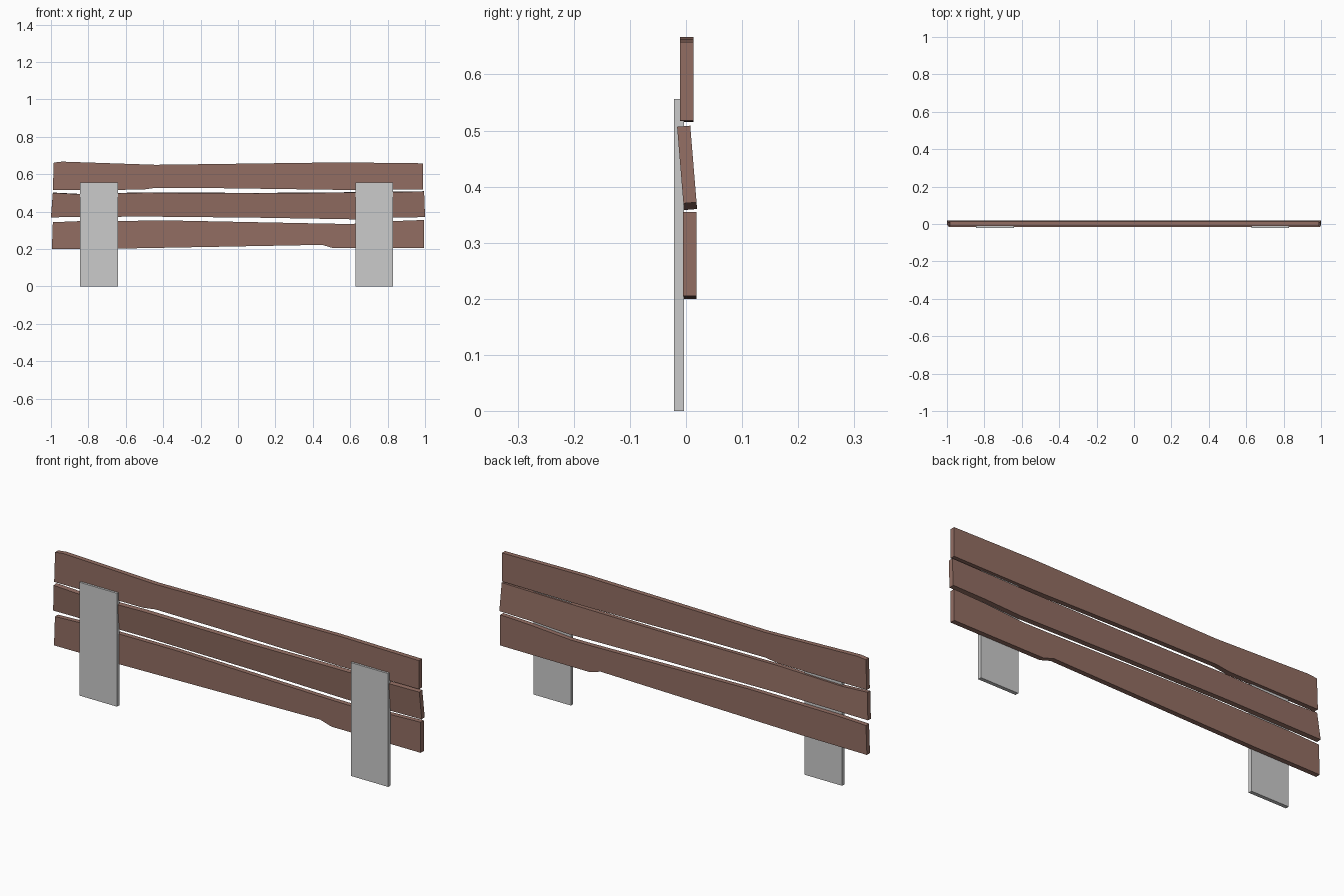
import bpy, bmesh
from math import radians
from mathutils import Matrix, Vector

if "Cube" in bpy.data.objects:
    bpy.data.objects.remove(bpy.data.objects["Cube"])

wood = bpy.data.materials.new("brown_wood")
wood.diffuse_color = (0.29, 0.155, 0.124, 1)
wood.use_nodes = True
wood.node_tree.nodes["Principled BSDF"].inputs["Base Color"].default_value = wood.diffuse_color


def plank(name, outline, y, thick, tilt=0.0, pivot_z=0.0, mat=None):
    """Extrude an x-z outline along y, centred on y, optionally tilted about x."""
    bm = bmesh.new()
    face = bm.faces.new([bm.verts.new((px, -thick / 2, pz - pivot_z)) for px, pz in outline])
    ext = bmesh.ops.extrude_face_region(bm, geom=[face])
    moved = [v for v in ext["geom"] if isinstance(v, bmesh.types.BMVert)]
    bmesh.ops.translate(bm, verts=moved, vec=Vector((0, thick, 0)))
    bm.transform(Matrix.Translation((0, y, pivot_z)) @ Matrix.Rotation(radians(tilt), 4, "X"))
    bmesh.ops.recalc_face_normals(bm, faces=bm.faces)
    mesh = bpy.data.meshes.new(name)
    bm.to_mesh(mesh)
    bm.free()
    obj = bpy.data.objects.new(name, mesh)
    bpy.context.collection.objects.link(obj)
    if mat:
        mesh.materials.append(mat)
    return obj


# Three rough-cut boards
plank("top_board", [
    (-0.99, 0.515), (-0.51, 0.517), (-0.44, 0.527), (-0.1, 0.525), (0.55, 0.516), (0.99, 0.518),
    (0.99, 0.658), (0.55, 0.663), (-0.44, 0.650), (-0.94, 0.667), (-0.985, 0.662),
], 0.001, 0.024, mat=wood)

plank("middle_board", [
    (-1.0, 0.370), (-0.5, 0.374), (0.1, 0.368), (0.63, 0.359), (0.82, 0.368), (1.0, 0.371),
    (0.995, 0.508), (0.63, 0.503), (0.1, 0.499), (-0.5, 0.502), (-0.85, 0.494), (-0.99, 0.501),
], 0.002, 0.0235, tilt=4.7, pivot_z=0.433, mat=wood)

plank("bottom_board", [
    (-0.995, 0.200), (-0.64, 0.202), (0.45, 0.222), (0.51, 0.204), (0.995, 0.205),
    (0.995, 0.355), (0.83, 0.349), (0.61, 0.334), (0.5, 0.335), (-0.35, 0.352), (-0.84, 0.349),
    (-0.99, 0.343),
], 0.007, 0.024, mat=wood)

# Two upright posts in front of the boards
for name, x0, x1 in (("left_post", -0.845, -0.642), ("right_post", 0.627, 0.83)):
    plank(name, [(x0, 0), (x1, 0), (x1, 0.556), (x0, 0.556)], -0.0125, 0.018)
